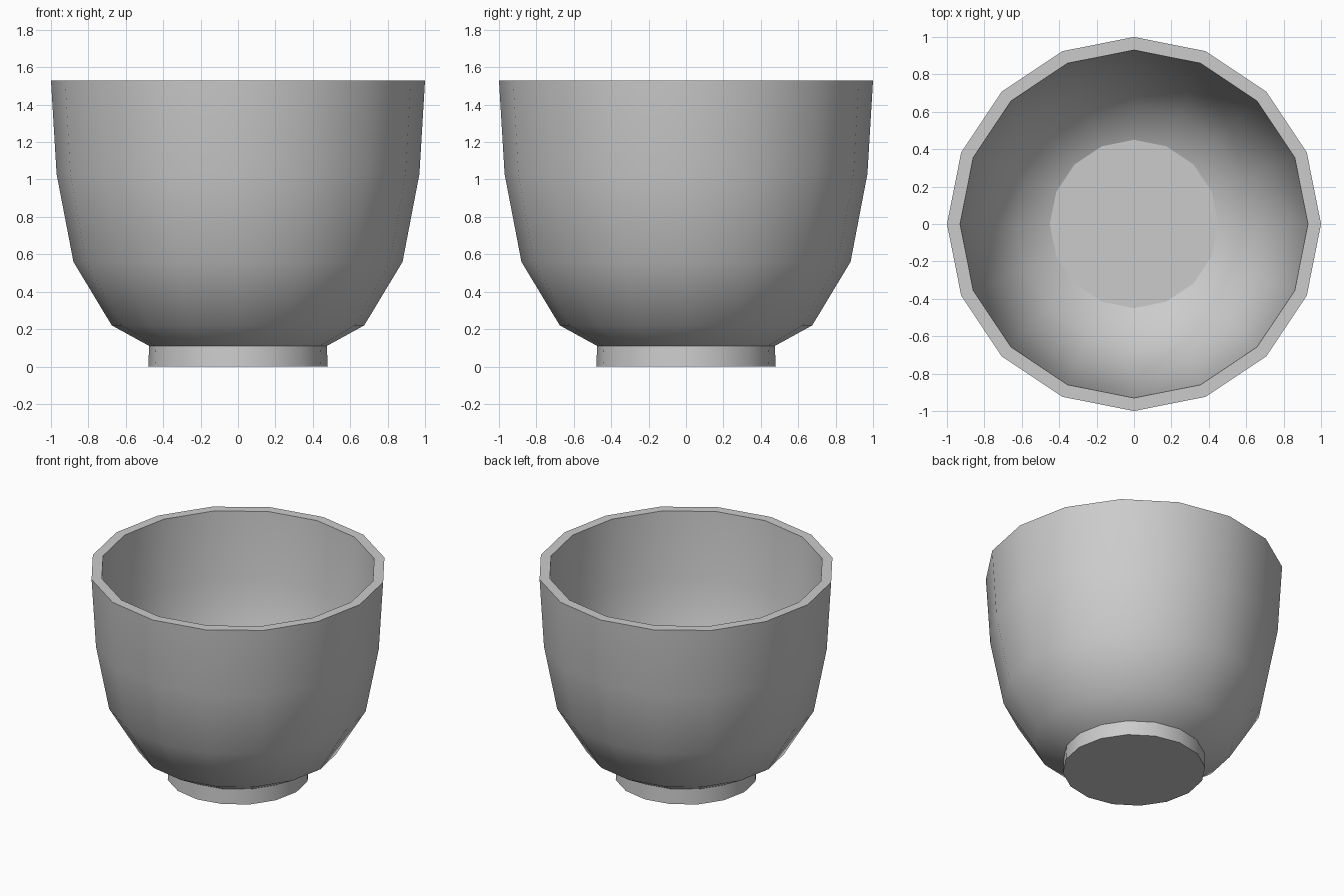
import bpy
import bmesh
import math

if "Cube" in bpy.data.objects:
    bpy.data.objects.remove(bpy.data.objects["Cube"])

SIDES = 16

glaze = bpy.data.materials.new("light_grey_ceramic")
glaze.diffuse_color = (0.6, 0.6, 0.6, 1)
glaze.use_nodes = True
glaze.node_tree.nodes["Principled BSDF"].inputs["Base Color"].default_value = glaze.diffuse_color


def lathe(name, profile, flat_bands=()):
    """Spin (radius, height) points around z, closing both ends with flat discs."""
    bm = bmesh.new()
    rings = []
    for r, z in profile:
        rings.append([bm.verts.new((r * math.cos(2 * math.pi * i / SIDES),
                                    r * math.sin(2 * math.pi * i / SIDES), z))
                      for i in range(SIDES)])
    for k, (low, high) in enumerate(zip(rings, rings[1:])):
        for i in range(SIDES):
            j = (i + 1) % SIDES
            f = bm.faces.new((low[i], low[j], high[j], high[i]))
            f.smooth = k not in flat_bands
    bm.faces.new(rings[0][::-1])
    bm.faces.new(rings[-1])
    # keep corners crisp at the foot
    bm.normal_update()
    for e in bm.edges:
        e.smooth = e.calc_face_angle(0) < math.radians(40)
    mesh = bpy.data.meshes.new(name)
    bm.to_mesh(mesh)
    bm.free()
    mesh.materials.append(glaze)
    obj = bpy.data.objects.new(name, mesh)
    bpy.context.collection.objects.link(obj)
    return obj


# Bowl: foot, outer wall, flat rim, inner wall, inner floor
lathe("bowl", [
    (0.48, 0.0), (0.475, 0.11),                              # foot
    (0.675, 0.22), (0.88, 0.56), (0.97, 1.03), (1.0, 1.53),  # outside
    (0.93, 1.53), (0.90, 1.04), (0.815, 0.59), (0.63, 0.27), (0.45, 0.18),  # inside
], flat_bands=(5,))
